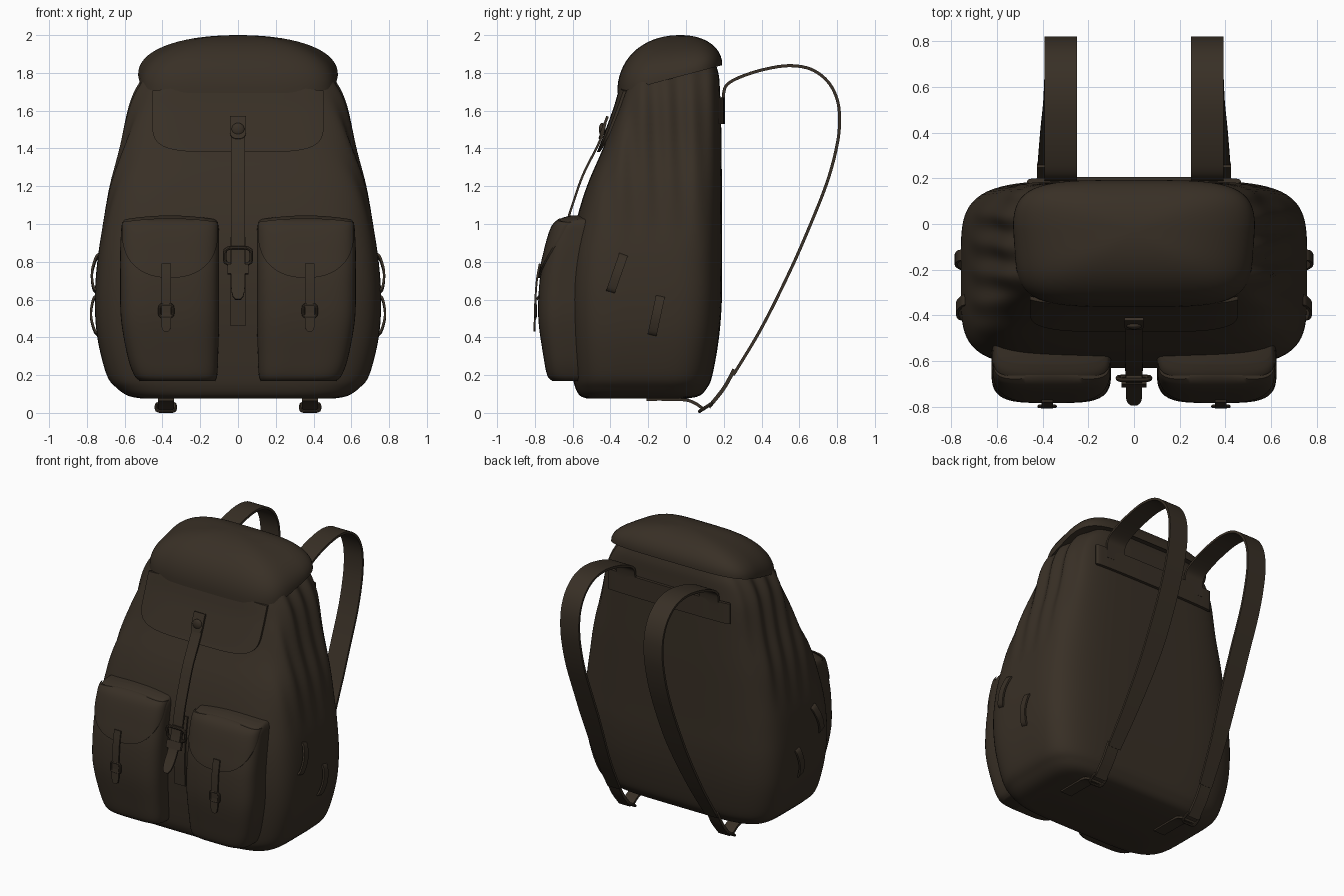
import bpy, bmesh, math
from mathutils import Vector

if "Cube" in bpy.data.objects:
    bpy.data.objects.remove(bpy.data.objects["Cube"])

canvas = bpy.data.materials.new("dark_brown_canvas")
canvas.diffuse_color = (0.040, 0.029, 0.019, 1)
canvas.use_nodes = True
canvas.node_tree.nodes["Principled BSDF"].inputs["Base Color"].default_value = canvas.diffuse_color


def finish(ob):
    ob.data.materials.clear()
    ob.data.materials.append(canvas)
    bpy.ops.object.select_all(action='DESELECT')
    ob.select_set(True)
    bpy.context.view_layer.objects.active = ob
    bpy.ops.object.shade_smooth_by_angle(angle=math.radians(40))
    return ob


def smooth(pts, n=5):
    """Catmull-Rom samples through tuples of any length."""
    out = []
    for i in range(len(pts) - 1):
        a, b, c, d = pts[max(i - 1, 0)], pts[i], pts[i + 1], pts[min(i + 2, len(pts) - 1)]
        for k in range(n):
            t = k / n
            out.append(tuple(0.5 * (2 * q + (r - p) * t + (2 * p - 5 * q + 4 * r - s) * t * t
                                    + (3 * q - p - 3 * r + s) * t ** 3) for p, q, r, s in zip(a, b, c, d)))
    return out + [tuple(pts[-1])]


def loft(name, rings):
    """Skin over closed rings of equal even size, ends closed with quad strips."""
    bm = bmesh.new()
    vs = [[bm.verts.new(p) for p in r] for r in rings]
    n = len(vs[0])
    for a, b in zip(vs, vs[1:]):
        for i in range(n):
            j = (i + 1) % n
            bm.faces.new((a[i], a[j], b[j], b[i]))
    for r in (vs[0], vs[-1]):
        for i in range(n // 2 - 1):
            bm.faces.new((r[i], r[i + 1], r[n - 2 - i], r[n - 1 - i]))
    bmesh.ops.recalc_face_normals(bm, faces=bm.faces)
    me = bpy.data.meshes.new(name)
    bm.to_mesh(me)
    bm.free()
    ob = bpy.data.objects.new(name, me)
    bpy.context.collection.objects.link(ob)
    return finish(ob)


def ring(row, n, seg=80):
    """Rounded-box cross-section for a row (z, centre x, half width, front y, back y)."""
    z, xc, w, yf, yb = row
    pts = []
    for i in range(seg):
        a = 2 * math.pi * (i + 0.5) / seg
        c, s = math.cos(a), math.sin(a)
        r = (abs(c) ** n + abs(s) ** n) ** (-1 / n)
        pts.append((xc + w * r * c, (yf + yb) / 2 + (yb - yf) / 2 * r * s, z))
    return pts


def row_at(rows, z):
    for a, b in zip(rows, rows[1:]):
        if z <= b[0]:
            t = max(0, (z - a[0]) / (b[0] - a[0]))
            return [p + (q - p) * t for p, q in zip(a, b)]
    return rows[-1]


def front(rows, n, x, z):
    _, xc, w, yf, yb = row_at(rows, z)
    u = min(0.995, abs(x - xc) / w)
    return (yf + yb) / 2 - (yb - yf) / 2 * (1 - u ** n) ** (1 / n)


def flap(name, rows, n, xc, hw, top, knee, drop, p, off, thick, arch=0.0):
    """Rounded flap that lies on the front of a lofted part."""
    cols = [math.sin(math.pi / 2 * (i / 20 - 1)) for i in range(41)]
    rings = []
    for j in range(17):
        f, b = [], []
        for s in cols:
            tz = top - arch * s * s
            z = tz + j / 16 * (knee - drop * (1 - abs(s) ** p) ** (1 / p) - tz)
            x = xc + s * hw
            y = front(rows, n, x, z) - off
            f.append((x, y, z))
            b.append((x, y + thick, z))
        rings.append(f + b[::-1])
    return loft(name, rings)


def ribbon(name, path, width, thick, side=(1, 0, 0), tip=False):
    """Flat strap along a path; width is a number or a function of height."""
    pts = [Vector(p) for p in smooth(path)]
    side = Vector(side).normalized()
    rings = []
    for i, p in enumerate(pts):
        t = (pts[min(i + 1, len(pts) - 1)] - pts[max(i - 1, 0)]).normalized()
        nrm = t.cross(side).normalized() * thick / 2
        left = len(pts) - 1 - i
        w = side * (width(p.z) if callable(width) else width) / 2
        w *= (0.35, 0.75, 0.92)[left] if tip and left < 3 else 1
        rings.append([p - w - nrm, p + w - nrm, p + w + nrm, p - w + nrm])
    return loft(name, rings)


def frame(name, centre, w, h, r, tilt=0.0):
    """Rounded wire buckle standing in the xz plane, tilted about x."""
    cu = bpy.data.curves.new(name, 'CURVE')
    cu.dimensions, cu.bevel_depth, cu.bevel_resolution = '3D', r, 2
    sp = cu.splines.new('POLY')
    pts = ring((0, 0, w / 2, -h / 2, h / 2), 5, 24)
    sp.points.add(len(pts) - 1)
    for q, (x, y, _) in zip(sp.points, pts):
        q.co = (x, -y * math.sin(tilt), y * math.cos(tilt), 1)
    sp.use_cyclic_u = True
    ob = bpy.data.objects.new(name, cu)
    ob.location = centre
    bpy.context.collection.objects.link(ob)
    bpy.ops.object.select_all(action='DESELECT')
    ob.select_set(True)
    bpy.context.view_layer.objects.active = ob
    bpy.ops.object.convert(target='MESH')
    return finish(bpy.context.object)


# Main sack with gathered pleats on the upper sides
N = 4.8
body = smooth([(0.075, 0, .50, -.52, .0), (0.09, 0, .58, -.56, .07), (0.13, 0, .64, -.585, .11),
               (0.2, 0, .695, -.60, .14), (0.4, 0, .745, -.62, .175), (0.6, 0, .758, -.63, .19),
               (0.8, 0, .745, -.62, .19), (1.0, 0, .715, -.585, .19), (1.2, 0, .68, -.525, .19),
               (1.4, 0, .628, -.44, .188), (1.6, 0, .585, -.365, .185), (1.7, 0, .55, -.335, .18),
               (1.78, 0, .50, -.31, .175), (1.84, 0, .44, -.27, .16)])
rings = []
for row in body:
    f = min(1, max(0, (row[0] - 0.9) / 0.6))
    rings.append([(x * (1 - 0.04 * f * abs(x / row[2]) ** 5 * (0.5 + 0.5 * math.sin(48 * y + 2 * z))), y, z)
                  for x, y, z in ring(row, N, 160)])
loft("sack_body", rings)

# Domed lid with a sloping rim, and its front flap flowing out of it
rim = ring((0, 0, .53, -.364, .192), 4.2, 120)
rings = [[(x * .95, -.03 + (y + .03) * .95, 1.795 + .265 * y) for x, y, _ in rim]]
for i in range(17):
    u = math.sin(math.pi / 2 * i / 16.4)
    k = (1 - u ** 2.15) ** (1 / 2.15)
    rings.append([(x * k * (1 + .12 * min(0, y)), -.03 + (y + .03) * k,
                   1.79 + .265 * y + (0.21 - .265 * y) * u) for x, y, _ in rim])
loft("lid_dome", rings)
flap("lid_flap", body, N, 0, .455, 1.735, 1.58, .20, 4.5, .024, .016, .03)

# Centre closing strap, its stud, buckle and lower strap
ribbon("centre_strap", [(0, -.425, 1.54), (0, -.444, 1.47), (0, -.475, 1.4), (0, -.545, 1.26), (0, -.595, 1.12),
                        (0, -.632, 1.0), (0, -.655, .89), (0, -.67, .79)], .075, .012)
ribbon("centre_strap_tab", [(0, -.415, 1.57), (0, -.438, 1.51), (0, -.457, 1.45)], .085, .014, tip=True)
ribbon("centre_strap_tip", [(0, -.667, .88), (0, -.685, .80), (0, -.72, .71), (0, -.79, .60)], .072, .012, tip=True)
ribbon("lower_centre_strap", [(0, front(body, N, 0, z) - .006, z) for z in (.93, .8, .7, .6, .46)], .08, .014)
ribbon("centre_strap_keeper", [(0, -.69, .785), (0, -.705, .735)], .11, .02)
frame("centre_buckle", (0, -.675, .83), .14, .09, .01, 0.15)
bpy.ops.mesh.primitive_uv_sphere_add(segments=20, ring_count=10, radius=.035, location=(0, -.444, 1.5))
stud = bpy.context.object
stud.name, stud.scale = "centre_stud", (1, .5, 1)
finish(stud)

# Yoke panel on the back where the shoulder straps start
back = [(-.46, .180), (-.43, .190), (-.2, .196), (.2, .196), (.43, .190), (.46, .180)]
ribbon("back_yoke", [(x, y, 1.60) for x, y in back], .14, .02, (0, 0, 1))

P = 4.0
for s, tag in ((-1, "left"), (1, "right")):
    # Front pocket with arched top, and its flap
    pocket = smooth([(z, s * xc, w, yf, -.45) for z, xc, w, yf in (
        (.17, .32, .20, -.71), (.2, .33, .22, -.735), (.3, .345, .24, -.755), (.5, .36, .26, -.782),
        (.7, .362, .262, -.775), (.85, .362, .262, -.745), (.95, .36, .26, -.718),
        (1.0, .36, .257, -.695), (1.03, .36, .25, -.66), (1.045, .36, .24, -.61))])
    loft(tag + "_pocket", [[(x, y, z - .02 * ((x - r[1]) / r[2]) ** 2 * max(0, (z - .9) / .14))
                            for x, y, z in ring(r, P)] for r in pocket])
    flap(tag + "_pocket_flap", pocket, P, s * .36, .255, 1.03, .96, .245, 2.3, .010, .014, .02)

    # Pocket strap, tip and buckle
    x = s * .38
    ribbon(tag + "_pocket_strap", [(x, front(pocket, P, x, z) - .015, z) for z in (.79, .72, .65, .58, .5)],
           .05, .01)
    ribbon(tag + "_pocket_strap_tip", [(x, -.795, .56), (x, -.80, .5), (x, -.803, .43)], .052, .01, tip=True)
    frame(tag + "_pocket_buckle", (x, -.798, .54), .07, .065, .008)

    # Two bowed lash loops on the side
    for k, (y0, z0, y1, z1) in enumerate(((-.40, .64, -.33, .84), (-.18, .41, -.135, .62))):
        path = []
        for t, out in ((0, -.012), (.08, .010), (.3, .022), (.5, .026), (.7, .022), (.92, .010), (1, -.012)):
            z = z0 + t * (z1 - z0)
            path.append((s * (row_at(body, z)[2] - .004 + out), y0 + t * (y1 - y0), z))
        ribbon(f"{tag}_lash_loop_{k + 1}", path, .048, .012, (0, z1 - z0, y0 - y1))

    # Shoulder strap: long loop from the yoke to the base, narrowing at the end
    loop = [(.196, 1.60), (.198, 1.68), (.215, 1.735), (.28, 1.775), (.4, 1.815), (.54, 1.838), (.66, 1.82),
            (.75, 1.755), (.80, 1.66), (.813, 1.55), (.80, 1.42), (.75, 1.23), (.66, 1.0), (.55, .75),
            (.40, .45), (.25, .2)]
    path = [(s * (.32 + .055 * max(0, (.85 - z) / .65)), y, z) for y, z in loop]
    ribbon(tag + "_shoulder_strap", path, lambda z: .142 - .047 * max(0, (.85 - z) / .65), .016)
    x = s * .382
    ribbon(tag + "_strap_end", [(x, .255, .23), (x, .2, .13), (x, .12, .03)], .085, .02)
    ribbon(tag + "_base_strap", [(x, .09, .022), (x, .05, .05), (x, 0, .068), (x, -.1, .072), (x, -.21, .072)],
           .085, .016)
    frame(tag + "_base_ring", (x, .105, .03), .10, .08, .009, -1.0)
